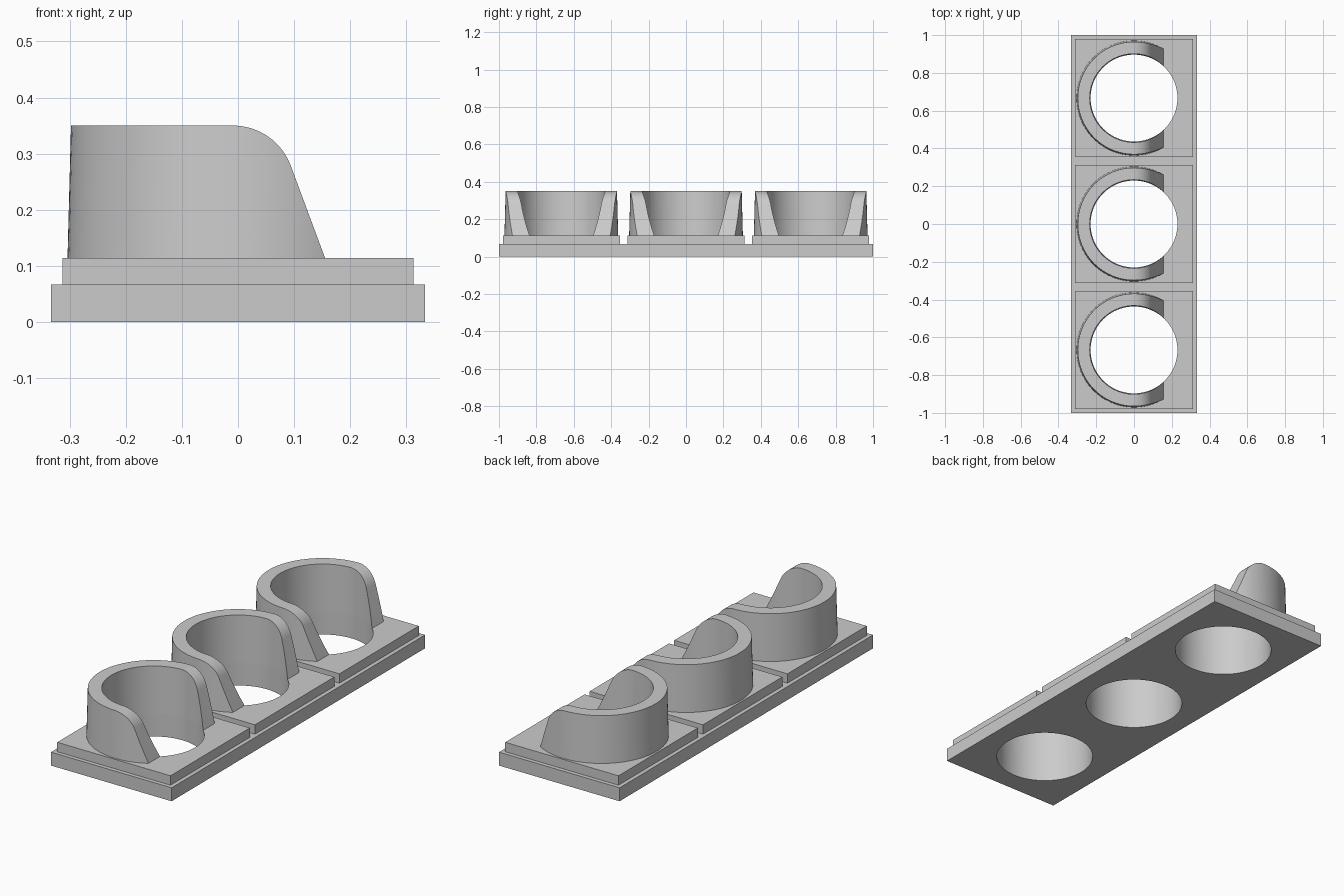
import bpy, bmesh, math

if "Cube" in bpy.data.objects:
    bpy.data.objects.remove(bpy.data.objects["Cube"], do_unlink=True)

PITCH = 2 / 3
BASE_TOP, PAD_TOP, RIM = 0.067, 0.114, 0.35
HOLE_R = 0.23
SIDES = 96

grey = bpy.data.materials.new("plain grey")
grey.use_nodes = True
colour = (0.6, 0.6, 0.6, 1)
grey.diffuse_color = colour
grey.node_tree.nodes["Principled BSDF"].inputs["Base Color"].default_value = colour


def make_object(name, bm, y=0):
    bmesh.ops.recalc_face_normals(bm, faces=bm.faces)
    mesh = bpy.data.meshes.new(name)
    bm.to_mesh(mesh)
    bm.free()
    mesh.materials.append(grey)
    ob = bpy.data.objects.new(name, mesh)
    ob.location.y = y
    bpy.context.collection.objects.link(ob)
    return ob


def activate(ob):
    bpy.ops.object.select_all(action='DESELECT')
    ob.select_set(True)
    bpy.context.view_layer.objects.active = ob


def box(name, half_x, half_y, z0, z1, y=0):
    bm = bmesh.new()
    bmesh.ops.create_cube(bm, size=2)
    for v in bm.verts:
        v.co = (v.co.x * half_x, v.co.y * half_y, z1 if v.co.z > 0 else z0)
    return make_object(name, bm, y)


def cylinder(name, radius, y):
    bm = bmesh.new()
    bmesh.ops.create_cone(bm, cap_ends=True, segments=SIDES,
                          radius1=radius, radius2=radius, depth=1)
    return make_object(name, bm, y)


def tube(name, section, y):
    """Revolve a closed (radius, z) section around the vertical axis."""
    bm = bmesh.new()
    rings = []
    for i in range(SIDES):
        a = math.tau * i / SIDES
        rings.append([bm.verts.new((r * math.cos(a), r * math.sin(a), z)) for r, z in section])
    n = len(section)
    for i in range(SIDES):
        p, q = rings[i - 1], rings[i]
        for j in range(n):
            bm.faces.new((p[j], q[j], q[(j + 1) % n], p[(j + 1) % n]))
    return make_object(name, bm, y)


def side_profile(name, points, half_y, y):
    """Extrude an (x, z) outline along y."""
    bm = bmesh.new()
    face = bm.faces.new([bm.verts.new((x, -half_y, z)) for x, z in points])
    moved = bmesh.ops.extrude_face_region(bm, geom=[face])["geom"]
    for v in moved:
        if isinstance(v, bmesh.types.BMVert):
            v.co.y = half_y
    return make_object(name, bm, y)


def carve(ob, cutter, operation):
    mod = ob.modifiers.new("carve", 'BOOLEAN')
    mod.operation, mod.object, mod.solver = operation, cutter, 'EXACT'
    activate(ob)
    bpy.ops.object.modifier_apply(modifier=mod.name)


def finish(ob):
    activate(ob)
    bpy.ops.object.shade_smooth_by_angle(angle=math.radians(30))


# Outline of the collar seen from the front: flat rim, rounded shoulder, sloped end
slope = math.atan2(0.153, 0.057)
arc_r, arc_x = 0.11, -0.009
outline = [(-0.5, 0), (-0.5, RIM)]
for i in range(17):
    a = math.pi / 2 - slope * i / 16
    outline.append((arc_x + arc_r * math.cos(a), RIM - arc_r + arc_r * math.sin(a)))
outline.append((0.155 + PAD_TOP / math.tan(slope), 0))

# Long base plate
base = box("base_plate", 1 / 3, 1, 0, BASE_TOP)

for label, y in (("front", -PITCH), ("middle", 0), ("back", PITCH)):
    # Square pad and the round hole through pad and base
    pad = box(label + "_pad", 0.313, 0.313, BASE_TOP, PAD_TOP, y)
    hole = cylinder("hole_cutter", HOLE_R, y)
    bpy.context.view_layer.update()
    carve(base, hole, 'DIFFERENCE')
    carve(pad, hole, 'DIFFERENCE')

    # Tapered collar, open on the left side
    collar = tube(label + "_collar", [(HOLE_R, PAD_TOP), (0.304, PAD_TOP),
                                      (0.297, 0.38), (0.235, 0.38)], y)
    keep = side_profile("collar_cutter", outline, 0.4, y)
    bpy.context.view_layer.update()
    carve(collar, keep, 'INTERSECT')

    for cutter in (hole, keep):
        bpy.data.objects.remove(cutter, do_unlink=True)
    finish(pad)
    finish(collar)
finish(base)
